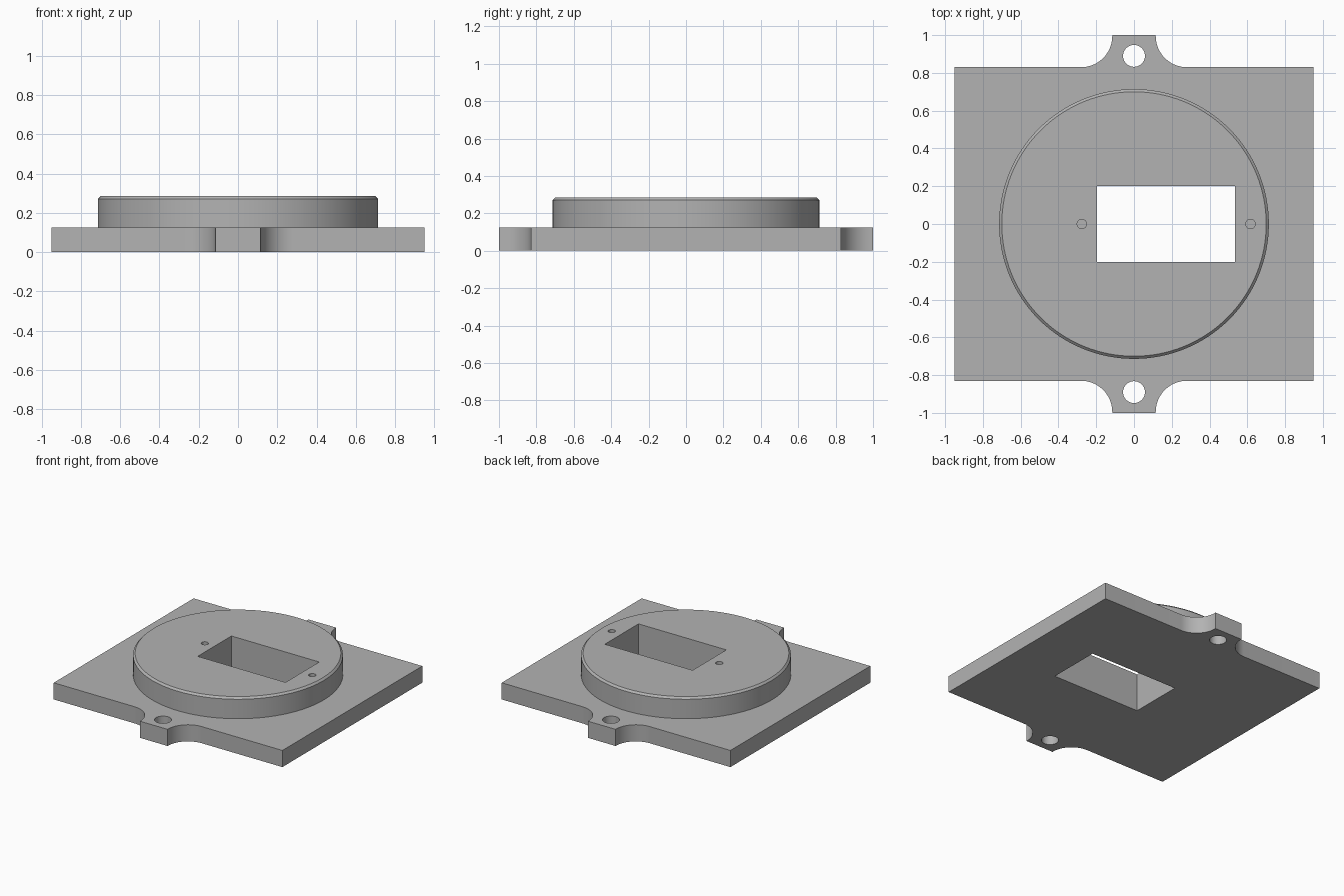
import bpy, bmesh, math
from mathutils import Vector

old = bpy.data.objects.get("Cube")
if old:
    bpy.data.objects.remove(old, do_unlink=True)

PLATE_TOP, DISC_TOP = 0.125, 0.285
HALF_X, HALF_Y, TAB_X, FILLET = 0.95, 0.83, 0.115, 0.165

grey = bpy.data.materials.new("mid grey")
grey.use_nodes = True
colour = (0.45, 0.45, 0.45, 1)
grey.diffuse_color = colour
grey.node_tree.nodes["Principled BSDF"].inputs["Base Color"].default_value = colour


def prism(name, points, z0, z1):
    """Extrude a flat outline from z0 to z1."""
    bm = bmesh.new()
    base = bm.faces.new([bm.verts.new((x, y, z0)) for x, y in points])
    top = bmesh.ops.extrude_face_region(bm, geom=[base])["geom"]
    bmesh.ops.translate(bm, vec=Vector((0, 0, z1 - z0)),
                        verts=[v for v in top if isinstance(v, bmesh.types.BMVert)])
    bmesh.ops.recalc_face_normals(bm, faces=bm.faces)
    mesh = bpy.data.meshes.new(name)
    bm.to_mesh(mesh)
    bm.free()
    mesh.materials.append(grey)
    obj = bpy.data.objects.new(name, mesh)
    bpy.context.collection.objects.link(obj)
    return obj


def circle(cx, cy, r, n):
    return [(cx + r * math.cos(math.tau * i / n), cy + r * math.sin(math.tau * i / n))
            for i in range(n)]


def apply_modifier(obj, kind, **settings):
    mod = obj.modifiers.new(kind.title(), kind)
    for key, value in settings.items():
        setattr(mod, key, value)
    bpy.context.view_layer.objects.active = obj
    bpy.ops.object.modifier_apply(modifier=mod.name)


def combine(obj, other, operation):
    apply_modifier(obj, 'BOOLEAN', operation=operation, solver='EXACT', object=other)
    bpy.data.objects.remove(other, do_unlink=True)


# Plate outline: one quarter with the filleted screw tab, mirrored around
arc = [(TAB_X + FILLET - FILLET * math.sin(a), HALF_Y + FILLET - FILLET * math.cos(a))
       for a in (math.pi / 2 * i / 16 for i in range(17))]
quarter = [(HALF_X, HALF_Y)] + arc + [(TAB_X, 1)]
half = quarter + [(-x, y) for x, y in reversed(quarter)]
outline = half + [(x, -y) for x, y in reversed(half)]
body = prism("mounting_plate", outline, 0, PLATE_TOP)

# Raised disc with a chamfered top rim
disc = prism("raised_disc", circle(0, 0, 0.714, 128), PLATE_TOP - 0.05, DISC_TOP)
bm = bmesh.new()
bm.from_mesh(disc.data)
rim = [e for e in bm.edges if all(v.co.z > DISC_TOP - 0.001 for v in e.verts)]
bmesh.ops.bevel(bm, geom=rim, offset=0.014, offset_type='OFFSET', segments=1, affect='EDGES')
bm.to_mesh(disc.data)
bm.free()
combine(body, disc, 'UNION')

# Rectangular window right through the body
x0, x1, y = -0.195, 0.535, 0.2
combine(body, prism("window_cutter", [(x0, -y), (x1, -y), (x1, y), (x0, y)], -0.1, 0.5),
        'DIFFERENCE')

# Through holes in the tabs
for cy in (-0.89, 0.89):
    combine(body, prism("tab_hole_cutter", circle(0, cy, 0.058, 40), -0.1, 0.5), 'DIFFERENCE')

# Blind pilot holes beside the window
for cx in (-0.276, 0.617):
    combine(body, prism("pilot_hole_cutter", circle(cx, 0, 0.025, 24), PLATE_TOP, 0.5),
            'DIFFERENCE')

# Smooth the round walls, keep the corners crisp
bpy.ops.object.select_all(action='DESELECT')
body.select_set(True)
bpy.context.view_layer.objects.active = body
bpy.ops.object.shade_smooth_by_angle(angle=math.radians(30))
